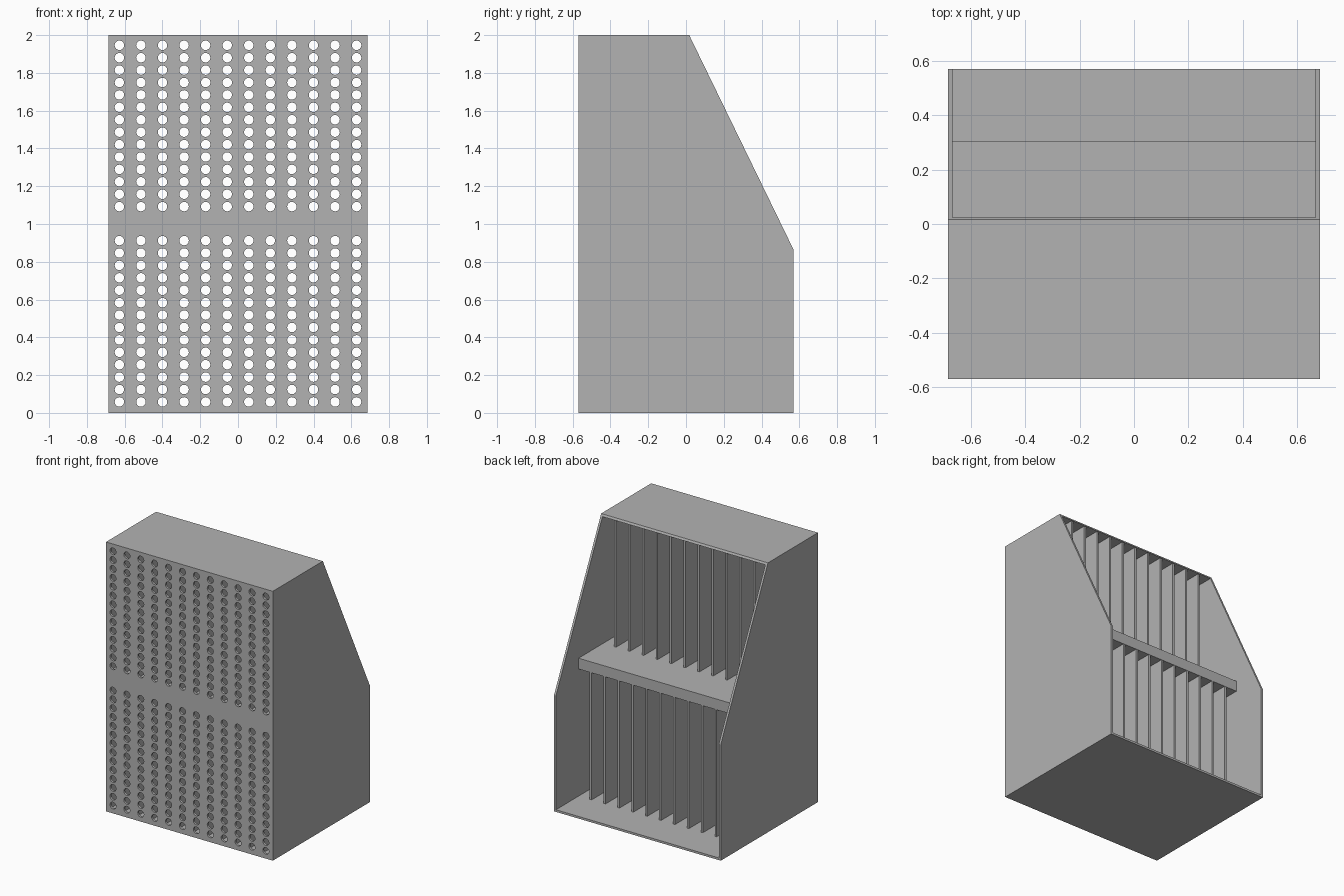
import bpy
import bmesh
from mathutils import Matrix, Vector

cube = bpy.data.objects.get("Cube")
if cube:
    bpy.data.objects.remove(cube, do_unlink=True)

# Overall sizes
W, D, H = 0.685, 0.57, 2.0
T = 0.016
TOP_Y, KNEE_Z = 0.017, 0.863
SHELF_Y, SHELF_LOW, SHELF_HIGH = 0.305, 0.96, 1.04
COLUMNS, ROWS = 12, 14
PITCH = 2 * W / COLUMNS

grey = bpy.data.materials.new("plain grey")
grey.use_nodes = True
colour = (0.45, 0.45, 0.45, 1)
grey.diffuse_color = colour
grey.node_tree.nodes["Principled BSDF"].inputs["Base Color"].default_value = colour


def finish(name, bm):
    bmesh.ops.recalc_face_normals(bm, faces=bm.faces)
    mesh = bpy.data.meshes.new(name)
    bm.to_mesh(mesh)
    bm.free()
    mesh.materials.append(grey)
    obj = bpy.data.objects.new(name, mesh)
    bpy.context.collection.objects.link(obj)
    return obj


def prism(name, profile, x0, x1):
    """Extrude a (y, z) outline from x0 to x1."""
    bm = bmesh.new()
    face = bm.faces.new([bm.verts.new((x0, y, z)) for y, z in profile])
    new = bmesh.ops.extrude_face_region(bm, geom=[face])["geom"]
    verts = [v for v in new if isinstance(v, bmesh.types.BMVert)]
    bmesh.ops.translate(bm, verts=verts, vec=Vector((x1 - x0, 0, 0)))
    return finish(name, bm)


def box(name, x0, x1, y0, y1, z0, z1):
    return prism(name, [(y0, z0), (y1, z0), (y1, z1), (y0, z1)], x0, x1)


def slope_y(z):
    """Back edge of the sloping side at height z."""
    return TOP_Y + (D - TOP_Y) * (H - z) / (H - KNEE_Z)


# Side walls
side = [(-D, 0), (D, 0), (D, KNEE_Z), (TOP_Y, H), (-D, H)]
prism("left_side", side, W - T, W)
prism("right_side", side, -W, T - W)

# Top and bottom, the top bevelled to follow the slope
inner = W - T
box("bottom_panel", -inner, inner, -D, D, 0, T)
prism("top_panel", [(-D, H - T), (slope_y(H - T), H - T), (TOP_Y, H), (-D, H)], -inner, inner)

# Middle shelf
box("middle_shelf", -inner, inner, T - D, SHELF_Y, SHELF_LOW, SHELF_HIGH)

# Upright dividers between the hole columns
for i in range(1, COLUMNS):
    x = -W + i * PITCH
    box(f"lower_divider_{i}", x - T / 2, x + T / 2, T - D, SHELF_Y - 0.002, T, SHELF_LOW)
    box(f"upper_divider_{i}", x - T / 2, x + T / 2, T - D, TOP_Y, SHELF_HIGH, H - T)

# Front panel with two banks of round holes
front = box("front_panel", -inner, inner, -D, T - D, T, H - T)
bm = bmesh.new()
for first in (0.058, 1.092):
    for row in range(ROWS):
        for col in range(COLUMNS):
            spot = Vector((-W + (col + 0.5) * PITCH, T / 2 - D, first + row * 0.0657))
            bmesh.ops.create_cone(
                bm, cap_ends=True, segments=24, radius1=0.025, radius2=0.025, depth=0.06,
                matrix=Matrix.Translation(spot) @ Matrix.Rotation(1.5707963, 4, "X"))
cutter = finish("hole_cutter", bm)
cutter.hide_render = True

cut = front.modifiers.new("holes", "BOOLEAN")
cut.operation = "DIFFERENCE"
cut.solver = "EXACT"
cut.object = cutter
bpy.context.view_layer.objects.active = front
front.select_set(True)
bpy.ops.object.modifier_apply(modifier=cut.name)
bpy.data.objects.remove(cutter, do_unlink=True)
bpy.ops.object.shade_smooth_by_angle()
